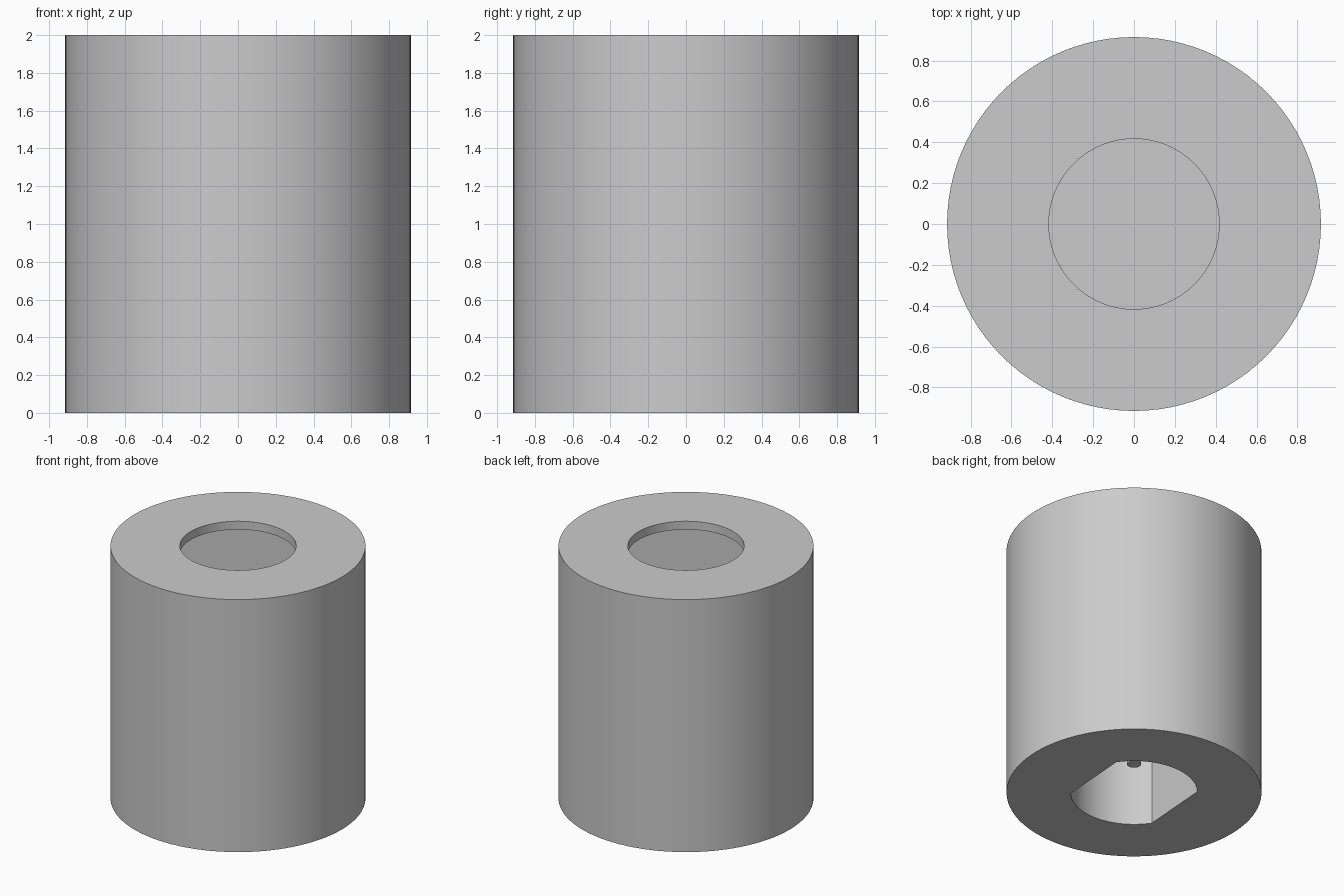
import bpy
from math import acos, cos, sin, pi, radians

cube = bpy.data.objects.get("Cube")
if cube:
    bpy.data.objects.remove(cube, do_unlink=True)

grey = bpy.data.materials.new("light_grey")
grey.use_nodes = True
colour = (0.6, 0.6, 0.6, 1)
grey.diffuse_color = colour
grey.node_tree.nodes["Principled BSDF"].inputs["Base Color"].default_value = colour


def prism(name, outline, low, high):
    """Extrude a counter-clockwise outline between two heights."""
    n = len(outline)
    verts = [(x, y, z) for z in (low, high) for x, y in outline]
    faces = [tuple(reversed(range(n))), tuple(range(n, 2 * n))]
    faces += [(i, (i + 1) % n, n + (i + 1) % n, n + i) for i in range(n)]
    mesh = bpy.data.meshes.new(name)
    mesh.from_pydata(verts, [], faces)
    mesh.materials.append(grey)
    obj = bpy.data.objects.new(name, mesh)
    bpy.context.collection.objects.link(obj)
    return obj


def arc(radius, start, end, steps):
    return [(radius * cos(start + (end - start) * i / steps),
             radius * sin(start + (end - start) * i / steps))
            for i in range(steps + 1)]


def circle(radius, sides, turn=0):
    return arc(radius, turn, turn + 2 * pi, sides)[:-1]


def smooth(obj):
    bpy.ops.object.select_all(action="DESELECT")
    obj.select_set(True)
    bpy.context.view_layer.objects.active = obj
    bpy.ops.object.shade_smooth_by_angle(angle=radians(30))


# Outer sleeve
body = prism("body", circle(0.915, 96), 0, 2)

# Bottom socket: round with two opposite flats
half = acos(0.36 / 0.455)
turn = radians(-4)
socket = []
for side in (0, pi):
    socket += arc(0.455, turn + side + half, turn + side + pi - half, 28)

# Round mouth at the top over a wider four-sided pocket
cutters = [
    prism("socket_cutter", socket, -0.1, 0.85),
    prism("pocket_cutter", circle(0.636, 4, radians(75)), 1.2, 1.934),
    prism("mouth_cutter", circle(0.417, 72), 1.8, 2.1),
]
for cutter in cutters:
    cutter.hide_render = True
    cut = body.modifiers.new(cutter.name, "BOOLEAN")
    cut.operation = "DIFFERENCE"
    cut.solver = "EXACT"
    cut.object = cutter
    bpy.context.view_layer.objects.active = body
    bpy.ops.object.modifier_apply(modifier=cut.name)
    bpy.data.objects.remove(cutter, do_unlink=True)
smooth(body)

# Thin pin hanging in the bottom socket
pin = prism("centre_pin", circle(0.05, 24), 0.235, 0.86)
smooth(pin)
